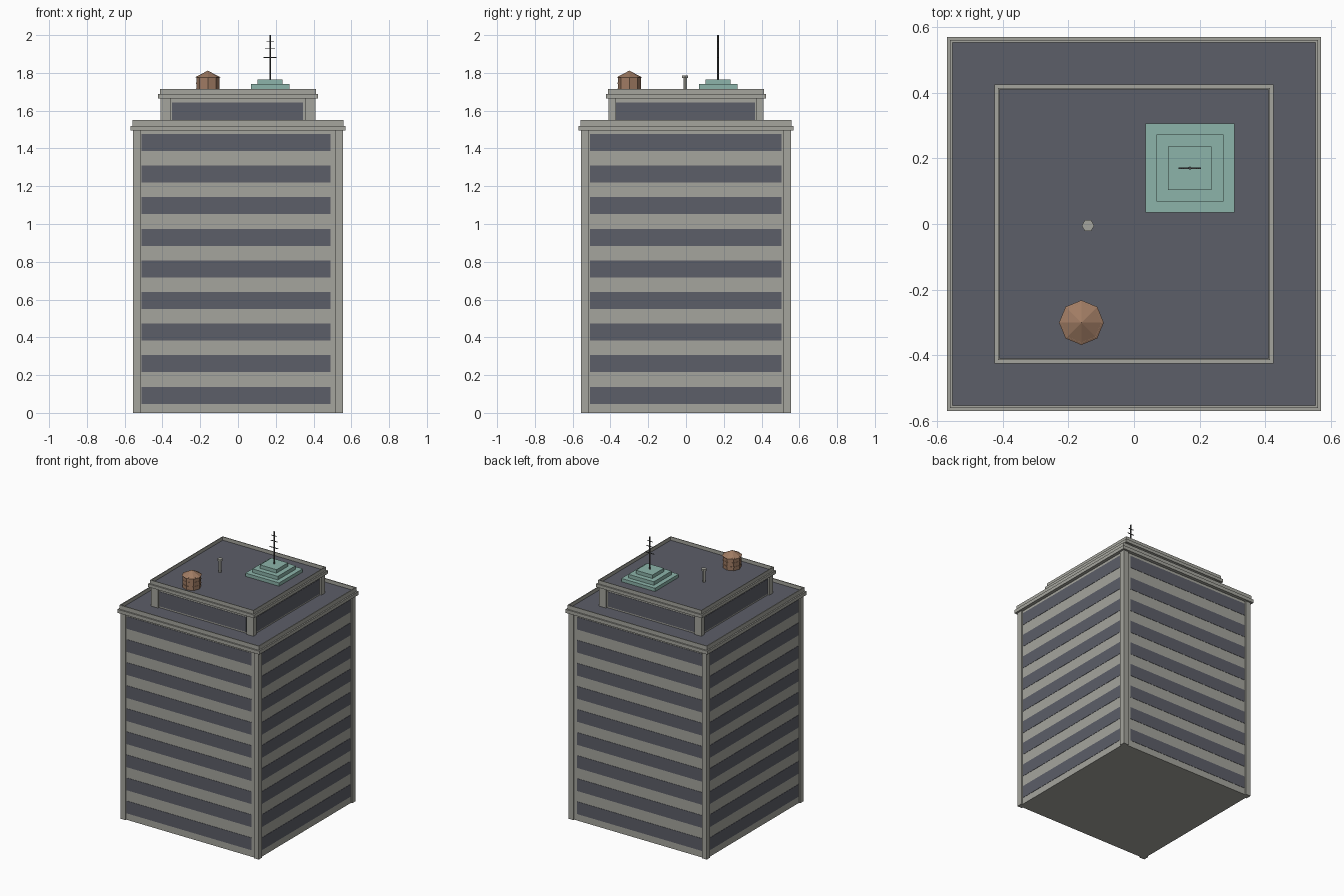
import bpy, bmesh, math
from mathutils import Matrix, Vector

cube = bpy.data.objects.get("Cube")
if cube:
    bpy.data.objects.remove(cube, do_unlink=True)


def material(name, r, g, b):
    m = bpy.data.materials.new(name)
    m.use_nodes = True
    m.diffuse_color = (r, g, b, 1)
    m.node_tree.nodes["Principled BSDF"].inputs["Base Color"].default_value = (r, g, b, 1)
    return m


STONE = material("pale stone", 0.376, 0.376, 0.337)
SLATE = material("slate glass and roofing", 0.107, 0.112, 0.138)
COPPER = material("green copper", 0.262, 0.456, 0.402)
WOOD = material("tank wood", 0.35, 0.2, 0.125)
IRON = material("dark iron", 0.06, 0.063, 0.063)


def finish(name, bm, *mats):
    me = bpy.data.meshes.new(name)
    bm.to_mesh(me)
    bm.free()
    for m in mats:
        me.materials.append(m)
    ob = bpy.data.objects.new(name, me)
    bpy.context.scene.collection.objects.link(ob)
    return ob


def add_box(bm, lo, hi):
    lo, hi = Vector(lo), Vector(hi)
    mat = Matrix.Translation((lo + hi) / 2) @ Matrix.Diagonal((*(hi - lo), 1))
    return bmesh.ops.create_cube(bm, size=1, matrix=mat)["verts"]


def square(bm, half, z0, z1, cx=0, cy=0):
    return add_box(bm, (cx - half, cy - half, z0), (cx + half, cy + half, z1))


def prism(bm, sides, r0, r1, z0, z1, cx, cy, turn=0):
    mat = Matrix.Translation((cx, cy, (z0 + z1) / 2)) @ Matrix.Rotation(turn, 4, 'Z')
    bmesh.ops.create_cone(bm, cap_ends=True, segments=sides, radius1=r0, radius2=r1,
                          depth=z1 - z0, matrix=mat)


def tier(name, half, z0, z1, recess_x, recess_y, depth, front, side, bands):
    # recessed core and four corner posts
    bm = bmesh.new()
    core = half - depth
    square(bm, core, z0, z1)
    for sx in (-1, 1):
        for sy in (-1, 1):
            xs = sorted((sx * recess_x, sx * half))
            ys = sorted((sy * recess_y, sy * half))
            add_box(bm, (xs[0], ys[0], z0), (xs[1], ys[1], z1))
    finish(name + "_walls", bm, STONE)
    # strip windows on all four sides
    bm = bmesh.new()
    out, back = core + 0.002, core - 0.002
    for b, t in bands:
        for s in (-1, 1):
            n, f = sorted((s * back, s * out))
            add_box(bm, (front[0], n, b), (front[1], f, t))
            add_box(bm, (n, side[0], b), (f, side[1], t))
    finish(name + "_windows", bm, SLATE)


def parapet(name, half, overhang, rim, z0, z1, z2, floor):
    # projecting cornice under a thin rim with a sunken roof
    bm = bmesh.new()
    square(bm, half + overhang, z0, z1)
    bm.faces.ensure_lookup_table()
    top = max(bm.faces, key=lambda f: f.calc_center_median().z)
    bmesh.ops.inset_region(bm, faces=[top], thickness=overhang)
    for inset, z in ((0, z2), (rim, z2), (0, floor)):
        if inset:
            bmesh.ops.inset_region(bm, faces=[top], thickness=inset)
        else:
            new = bmesh.ops.extrude_discrete_faces(bm, faces=[top])["faces"]
            top = new[0]
            for v in top.verts:
                v.co.z = z
    top.material_index = 1
    bmesh.ops.recalc_face_normals(bm, faces=bm.faces[:])
    finish(name, bm, STONE, SLATE)


# Main tower and its setback storey
floors = [(0.048 + 0.1673 * i, 0.138 + 0.1673 * i) for i in range(9)]
tier("tower", 0.555, 0, 1.5, 0.515, 0.515, 0.01, (-0.51, 0.49), (-0.508, 0.505), floors)
parapet("tower_parapet", 0.555, 0.014, 0.01, 1.495, 1.52, 1.55, 1.525)
tier("penthouse", 0.41, 1.52, 1.67, 0.355, 0.372, 0.012, (-0.35, 0.345), (-0.37, 0.365),
     [(1.535, 1.642)])
parapet("penthouse_parapet", 0.41, 0.014, 0.007, 1.665, 1.688, 1.715, 1.69)

# Stepped copper base for the mast
bm = bmesh.new()
for half, z0, z1 in ((0.135, 1.685, 1.714), (0.102, 1.714, 1.74), (0.066, 1.74, 1.765)):
    square(bm, half, z0, z1, 0.17, 0.17)
finish("mast_base", bm, COPPER)

# Mast with cross bars
bm = bmesh.new()
prism(bm, 6, 0.005, 0.005, 1.76, 2.0, 0.17, 0.17)
for half, z in ((0.034, 1.882), (0.026, 1.93), (0.02, 1.968)):
    add_box(bm, (0.17 - half, 0.168, z - 0.002), (0.17 + half, 0.172, z + 0.002))
finish("mast", bm, IRON)

# Roof vent
bm = bmesh.new()
prism(bm, 6, 0.011, 0.011, 1.685, 1.775, -0.14, -0.005, math.pi / 6)
prism(bm, 6, 0.019, 0.019, 1.774, 1.786, -0.14, -0.005, math.pi / 6)
finish("roof_vent", bm, STONE)

# Wooden water tank
bm = bmesh.new()
prism(bm, 8, 0.061, 0.061, 1.685, 1.78, -0.16, -0.3)
for z in (1.715, 1.745):
    prism(bm, 8, 0.063, 0.063, z - 0.003, z + 0.003, -0.16, -0.3)
prism(bm, 8, 0.068, 0.0, 1.776, 1.812, -0.16, -0.3)
finish("water_tank", bm, WOOD)
